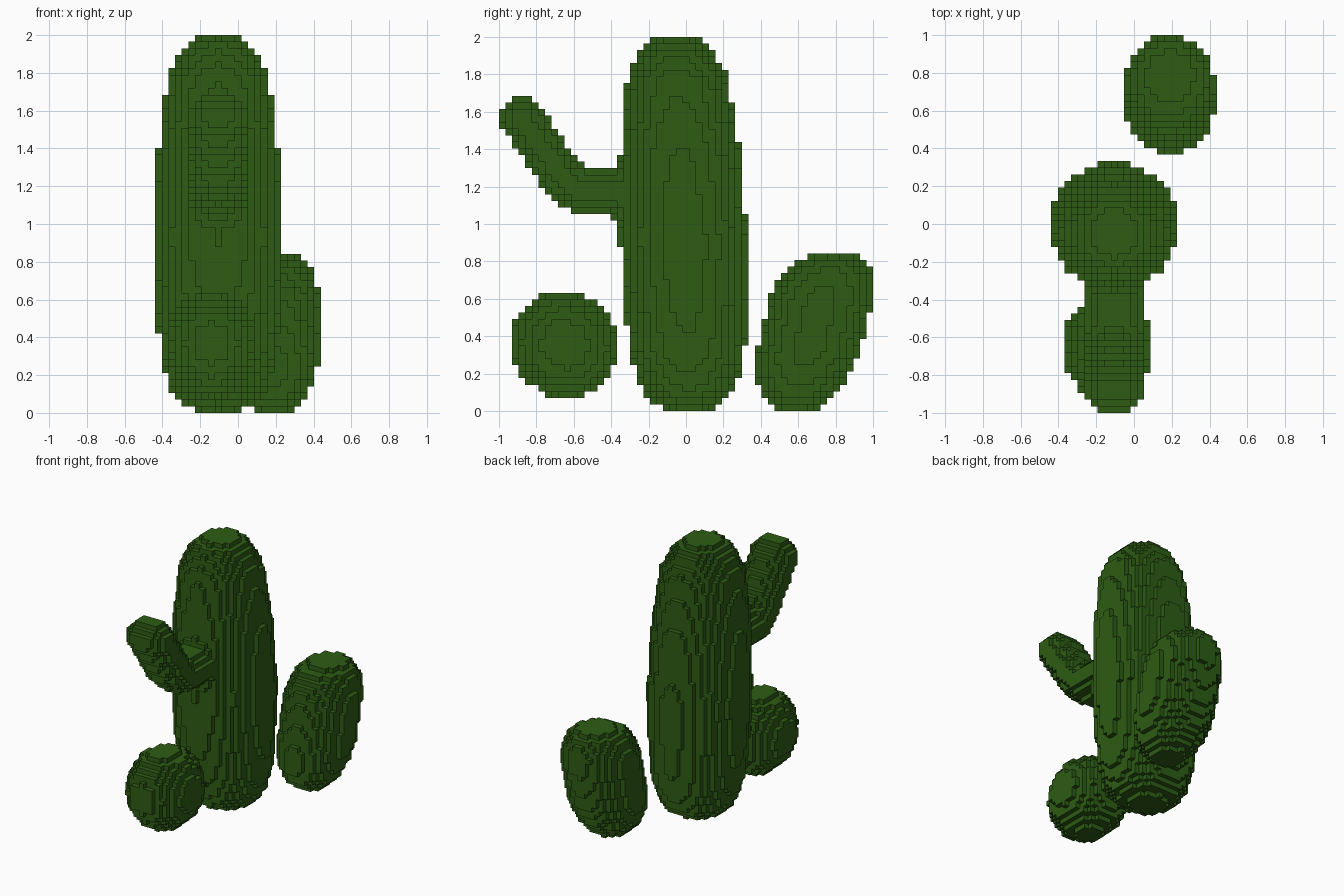
import bpy, bmesh
from mathutils import Vector

if "Cube" in bpy.data.objects:
    bpy.data.objects.remove(bpy.data.objects["Cube"])

H = 2 / 57  # cube size: the model is 57 cubes tall and deep

green = bpy.data.materials.new("cactus_green")
green.diffuse_color = (0.026, 0.107, 0.007, 1)
green.use_nodes = True
green.node_tree.nodes["Principled BSDF"].inputs["Base Color"].default_value = green.diffuse_color


def interp(table, z):
    if z <= table[0][0]:
        return table[0][1]
    for (z0, r0), (z1, r1) in zip(table, table[1:]):
        if z <= z1:
            return r0 + (r1 - r0) * (z - z0) / (z1 - z0)
    return table[-1][1]


# Tall trunk: round section, radius by height, leaning slightly forward
TRUNK = [(.018, .125), (.05, .19), (.1, .24), (.2, .28), (.3, .305), (.46, .32),
         (.9, .34), (1.37, .32), (1.65, .285), (1.77, .272), (1.86, .23),
         (1.93, .19), (1.983, .13)]


def trunk(p):
    r = interp(TRUNK, p.z)
    body = (p.x + 3 * H) ** 2 + (p.y - .017 + .033 * p.z) ** 2 < r * r
    # swelling where the arm grows out
    joint = ((p.x + 3 * H) / .18) ** 2 + ((p.y + .28) / .135) ** 2 + ((p.z - 1.16) / .23) ** 2 < 1
    return body or joint


# Bent arm: a rounded tube, wider sideways than it is thick
PATH = [Vector((0, y, z)) for y, z in
        [(-.25, 1.18), (-.57, 1.18), (-.66, 1.25), (-.75, 1.38), (-.88, 1.568)]]


def arm(p):
    q = Vector(((p.x + 3 * H) * .76, p.y, p.z))
    for a, b in zip(PATH, PATH[1:]):
        d = b - a
        t = max(0, min(1, (q - a).dot(d) / d.length_squared))
        if (q - a - d * t).length < .119:
            return True
    return False


# Ball-shaped growth in front
def front_ball(p):
    return (((p.x + .14) / .235) ** 2 + ((p.y + .65 + .05 * (p.z - .355)) / .285) ** 2
            + ((p.z - .355) / .288) ** 2 < 1)


# Barrel-shaped growth behind, leaning backward
BARREL = [(.018, .45), (.06, .64), (.1, .76), (.2, .93), (.3, 1), (.6, 1),
          (.7, .93), (.78, .78), (.83, .5)]


def back_barrel(p):
    if p.z > .845:
        return False
    s = interp(BARREL, p.z)
    cy = .575 + .245 * p.z
    return ((p.x - .19) / (.243 * s)) ** 2 + ((p.y - cy) / (.275 * s)) ** 2 < 1


parts = {"trunk": trunk, "arm": arm, "front_ball": front_ball, "back_barrel": back_barrel}

# Fill the grid: each cube belongs to the first part that contains it
cells = {}
for i in range(-12, 13):
    for j in range(-28, 29):
        for k in range(57):
            p = Vector((i * H, j * H, (k + .5) * H))
            for name, inside in parts.items():
                if inside(p):
                    cells[i, j, k] = name
                    break


# Skin the cubes of one part, leaving out faces hidden between neighbours
def skin(name):
    bm = bmesh.new()
    verts = {}

    def vert(c):
        if c not in verts:
            verts[c] = bm.verts.new(((c[0] - .5) * H, (c[1] - .5) * H, c[2] * H))
        return verts[c]

    for cell, owner in cells.items():
        if owner != name:
            continue
        for axis in range(3):
            u, v = (axis + 1) % 3, (axis + 2) % 3
            for side in (0, 1):
                near = list(cell)
                near[axis] += 2 * side - 1
                if tuple(near) in cells:
                    continue
                loop = []
                for du, dv in ((0, 0), (1, 0), (1, 1), (0, 1)):
                    c = list(cell)
                    c[axis] += side
                    c[u] += du
                    c[v] += dv
                    loop.append(vert(tuple(c)))
                bm.faces.new(loop if side else loop[::-1])
    mesh = bpy.data.meshes.new(name)
    bm.to_mesh(mesh)
    bm.free()
    mesh.materials.append(green)
    bpy.context.collection.objects.link(bpy.data.objects.new(name, mesh))


for name in parts:
    skin(name)
